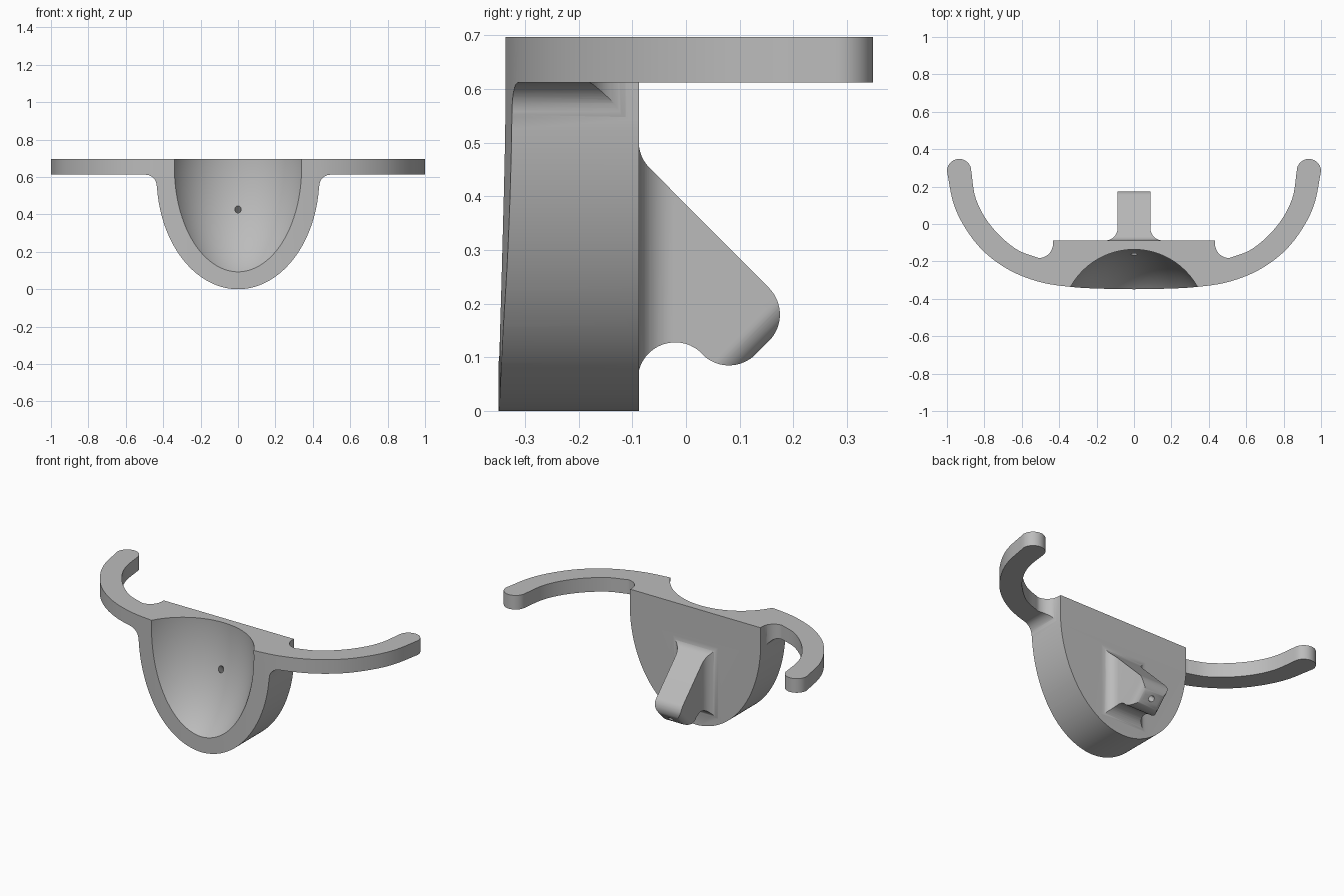
import bpy, bmesh
from math import sin, cos, pi, radians
from mathutils import Vector

if "Cube" in bpy.data.objects:
    bpy.data.objects.remove(bpy.data.objects["Cube"], do_unlink=True)

grey = bpy.data.materials.new("plain_grey")
grey.use_nodes = True
colour = (0.5, 0.5, 0.5, 1)
grey.diffuse_color = colour
grey.node_tree.nodes["Principled BSDF"].inputs["Base Color"].default_value = colour

X, Y, Z = Vector((1, 0, 0)), Vector((0, 1, 0)), Vector((0, 0, 1))


def add_object(name, bm):
    bmesh.ops.recalc_face_normals(bm, faces=bm.faces)
    mesh = bpy.data.meshes.new(name)
    bm.to_mesh(mesh)
    bm.free()
    mesh.materials.append(grey)
    obj = bpy.data.objects.new(name, mesh)
    bpy.context.collection.objects.link(obj)
    return obj


def prism(name, points, u, v, w, low, high):
    """Extrude a flat outline drawn on axes u, v along w."""
    bm = bmesh.new()
    face = bm.faces.new([bm.verts.new(u * p + v * q + w * low) for p, q in points])
    top = bmesh.ops.extrude_face_region(bm, geom=[face])["geom"]
    moved = [g for g in top if isinstance(g, bmesh.types.BMVert)]
    bmesh.ops.translate(bm, verts=moved, vec=w * (high - low))
    return add_object(name, bm)


def arc(cx, cy, rx, ry, start, end, steps=16):
    angles = [radians(start + (end - start) * i / steps) for i in range(steps + 1)]
    return [(cx + rx * cos(a), cy + ry * sin(a)) for a in angles]


def spline(points, steps=6):
    """Smooth curve through the points."""
    pts = [Vector(p) for p in points]
    pts = [2 * pts[0] - pts[1]] + pts + [2 * pts[-1] - pts[-2]]
    out = []
    for a, b, c, d in zip(pts, pts[1:], pts[2:], pts[3:]):
        for i in range(steps):
            t = i / steps
            out.append(tuple(0.5 * (2 * b + (c - a) * t + (2 * a - 5 * b + 4 * c - d) * t * t
                                    + (3 * b - a - 3 * c + d) * t ** 3)))
    return out + [tuple(pts[-2])]


def mirrored(half):
    """Close a right-hand outline with its mirror image."""
    return half + [(-x, y) for x, y in reversed(half) if x > 1e-5]


def combine(obj, other, operation):
    mod = obj.modifiers.new(operation.title(), 'BOOLEAN')
    mod.object, mod.operation, mod.solver = other, operation, 'EXACT'
    bpy.context.view_layer.update()
    graph = bpy.context.evaluated_depsgraph_get()
    mesh = bpy.data.meshes.new_from_object(obj.evaluated_get(graph))
    obj.modifiers.clear()
    obj.data = mesh
    bpy.data.objects.remove(other, do_unlink=True)


# Bracket seen from above: curved front, hooked arms, notches beside the body
outer = spline([(0, -.349), (.2, -.345), (.34, -.336), (.5, -.311), (.66, -.25),
                (.8, -.15), (.9, -.025), (.965, .11), (1, .283)])
inner = spline([(.87, .283), (.85, .15), (.8, .04), (.72, -.06), (.62, -.14), (.51, -.182)])
plan = outer + arc(.935, .283, .065, .065, 0, 180)[1:-1] + inner
plan += arc(.51, -.105, .077, .077, 270, 180)[1:] + [(.433, -.088)]
bracket = prism("bracket", mirrored(plan), X, Y, Z, -.1, .9)

# Bracket seen from the front: arm strip, fillets and rounded body
front = [(1.1, .697), (1.1, .612)] + arc(.495, .552, .06, .06, 90, 180)
front += arc(0, .6, .435, .6, -5, -90, 40)[:-1] + [(0, 0)]
combine(bracket, prism("front_outline", mirrored(front), X, Z, -Y, -.6, .6), 'INTERSECT')

# Scooped bowl in the front
bm = bmesh.new()
bmesh.ops.create_uvsphere(bm, u_segments=96, v_segments=64, radius=1)
bmesh.ops.scale(bm, verts=bm.verts, vec=(.389, .389, .63))
bmesh.ops.translate(bm, verts=bm.verts, vec=(0, -.524, .655))
combine(bracket, add_object("bowl_cutter", bm), 'DIFFERENCE')

# Slanted peg on the back: side profile, flared plan and rounded end
side = [(-.11, .502)] + arc(-.018, .502, .07, .07, 180, 225)
side += arc(.105, .18, .07, .07, 45, -45) + arc(.08, .155, .07, .07, -45, -132)
side += arc(-.02, .058, .07, .07, 42, 175) + [(-.11, .064)]
peg = prism("peg", side, Y, Z, X, -.3, .3)
flare = [(0, .3), (.088, .3)] + arc(.153, -.023, .065, .065, 180, 270) + [(.153, -.12), (0, -.12)]
combine(peg, prism("peg_plan", mirrored(flare), X, Y, Z, -.1, .8), 'INTERSECT')

along = (Y - Z).normalized()
across = (Y + Z).normalized()
end = .0177
tip = [(0, end)] + arc(.088 - .045, end - .045, .045, .045, 90, 0)
tip += [(.088, -.16), (.3, -.24), (.3, -.8), (0, -.8)]
# Keep the flare whole by rounding only the tip corners
corner = arc(.088 - .045, end - .045, .045, .045, 90, 0) + [(.2, end - .045), (.2, .2), (.043, .2)]
for sign in (1, -1):
    cutter = prism("tip_cutter", [(sign * x, y) for x, y in corner], X, along, across, .05, .6)
    combine(peg, cutter, 'DIFFERENCE')

combine(bracket, peg, 'UNION')

# Narrow hole running down the peg from the bowl
ring = arc(0, 0, .017, .017, 0, 360, 24)[:-1]
centre = (Y * .145 + Z * .12).dot(across)
hole = prism("hole_cutter", [(x, y + centre) for x, y in ring], X, across, along, -.5, .15)
combine(bracket, hole, 'DIFFERENCE')

# Clean up and shade
bm = bmesh.new()
bm.from_mesh(bracket.data)
bmesh.ops.remove_doubles(bm, verts=bm.verts, dist=1e-5)
for face in bm.faces:
    face.material_index = 0
bm.to_mesh(bracket.data)
bm.free()
bpy.ops.object.select_all(action='DESELECT')
bracket.select_set(True)
bpy.context.view_layer.objects.active = bracket
bpy.ops.object.shade_smooth_by_angle(angle=radians(30))
